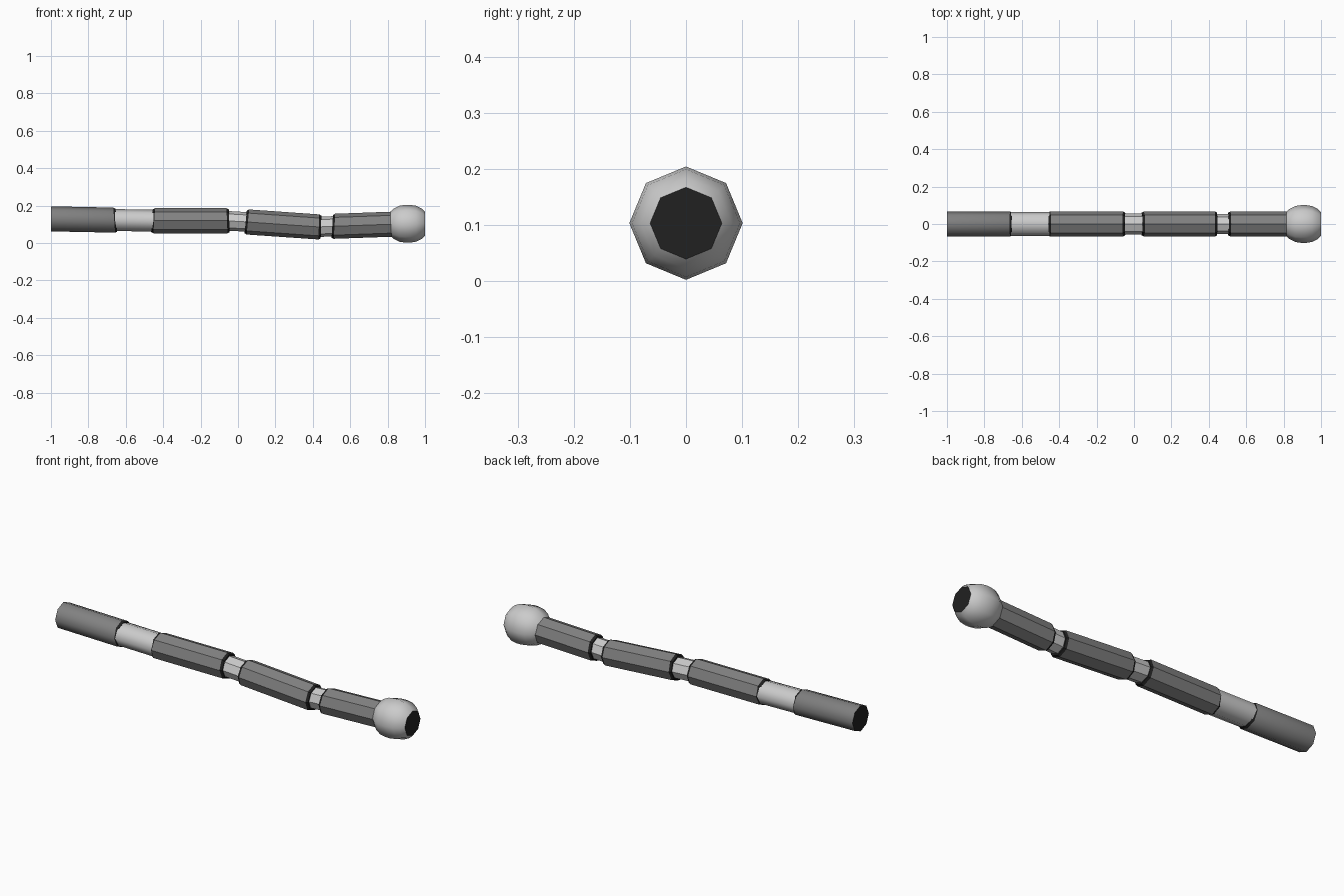
import bpy, bmesh, math

if "Cube" in bpy.data.objects:
    bpy.data.objects.remove(bpy.data.objects["Cube"])

SIDES = 8


def material(name, v):
    m = bpy.data.materials.new(name)
    m.diffuse_color = (v, v, v, 1)
    m.use_nodes = True
    m.node_tree.nodes["Principled BSDF"].inputs["Base Color"].default_value = m.diffuse_color
    return m


DARK_GREY = material("dark_grey", 0.22)
LIGHT_GREY = material("light_grey", 0.6)
BLACK = material("black", 0.015)


def tube(name, stations, mat, smooth=False, black_spans=(), z_squash=1.0):
    """Octagonal tube along x; each station is (x, z, radius, lean)."""
    bm = bmesh.new()
    rings = []
    for x, z, r, lean in stations:
        ring = []
        for i in range(SIDES):
            a = 2 * math.pi * i / SIDES
            dz = r * z_squash * math.sin(a)
            ring.append(bm.verts.new((x + lean * dz, r * math.cos(a), z + dz)))
        rings.append(ring)
    for s in range(len(rings) - 1):
        for i in range(SIDES):
            j = (i + 1) % SIDES
            f = bm.faces.new((rings[s][i], rings[s][j], rings[s + 1][j], rings[s + 1][i]))
            f.smooth = smooth
            f.material_index = 1 if s in black_spans else 0
    for ring in (rings[0], rings[-1]):
        bm.faces.new(ring).material_index = 1
    bmesh.ops.recalc_face_normals(bm, faces=bm.faces)
    if smooth:
        for ring in (rings[0], rings[-1]):
            for i in range(SIDES):
                bm.edges.get((ring[i], ring[(i + 1) % SIDES])).smooth = False
    me = bpy.data.meshes.new(name)
    bm.to_mesh(me)
    bm.free()
    me.materials.append(mat)
    me.materials.append(BLACK)
    ob = bpy.data.objects.new(name, me)
    bpy.context.collection.objects.link(ob)
    return ob


def segment(name, a, b, left_rim=True, right_rim=True, smooth=False, r=0.067):
    """Sleeve from a to b, each (x, z, lean), with black chamfered rims."""
    slope = (b[1] - a[1]) / (b[0] - a[0])
    rim = 0.012
    st, black = [], []
    if left_rim:
        st.append((a[0], a[1], r - 0.006, a[2]))
        black.append(0)
        st.append((a[0] + rim, a[1] + slope * rim, r, a[2]))
    else:
        st.append((a[0], a[1], r, a[2]))
    if right_rim:
        st.append((b[0] - rim, b[1] - slope * rim, r, b[2]))
        black.append(len(st) - 1)
        st.append((b[0], b[1], r - 0.006, b[2]))
    else:
        st.append((b[0], b[1], r, b[2]))
    tube(name, st, DARK_GREY, smooth, black)


# Sleeves, from tail to head
segment("tail_sleeve", (-1.0, 0.129, 0), (-0.65, 0.122, -0.07), left_rim=False, smooth=True)
segment("rear_sleeve", (-0.46, 0.119, 0.07), (-0.047, 0.119, -0.04))
segment("middle_sleeve", (0.041, 0.113, 0.1), (0.444, 0.085, 0.03))
segment("front_sleeve", (0.504, 0.089, 0.06), (0.84, 0.101, 0), right_rim=False)

# Thinner joints between the sleeves
tube("rear_joint", [(-0.67, 0.123, 0.065, 0), (-0.44, 0.119, 0.065, 0)],
     LIGHT_GREY, True, z_squash=0.9)
tube("middle_joint", [(-0.065, 0.119, 0.057, 0), (0.06, 0.112, 0.057, 0)],
     LIGHT_GREY, z_squash=0.92)
tube("front_joint", [(0.43, 0.086, 0.054, 0), (0.52, 0.09, 0.054, 0)], LIGHT_GREY)

# Rounded head with flat ends
profile = [(-0.093, 0.064), (-0.075, 0.081), (-0.045, 0.096), (-0.012, 0.101),
           (0.012, 0.101), (0.045, 0.096), (0.075, 0.081), (0.093, 0.064)]
tube("head", [(0.907 + x, 0.103, r, 0) for x, r in profile], LIGHT_GREY, True)
